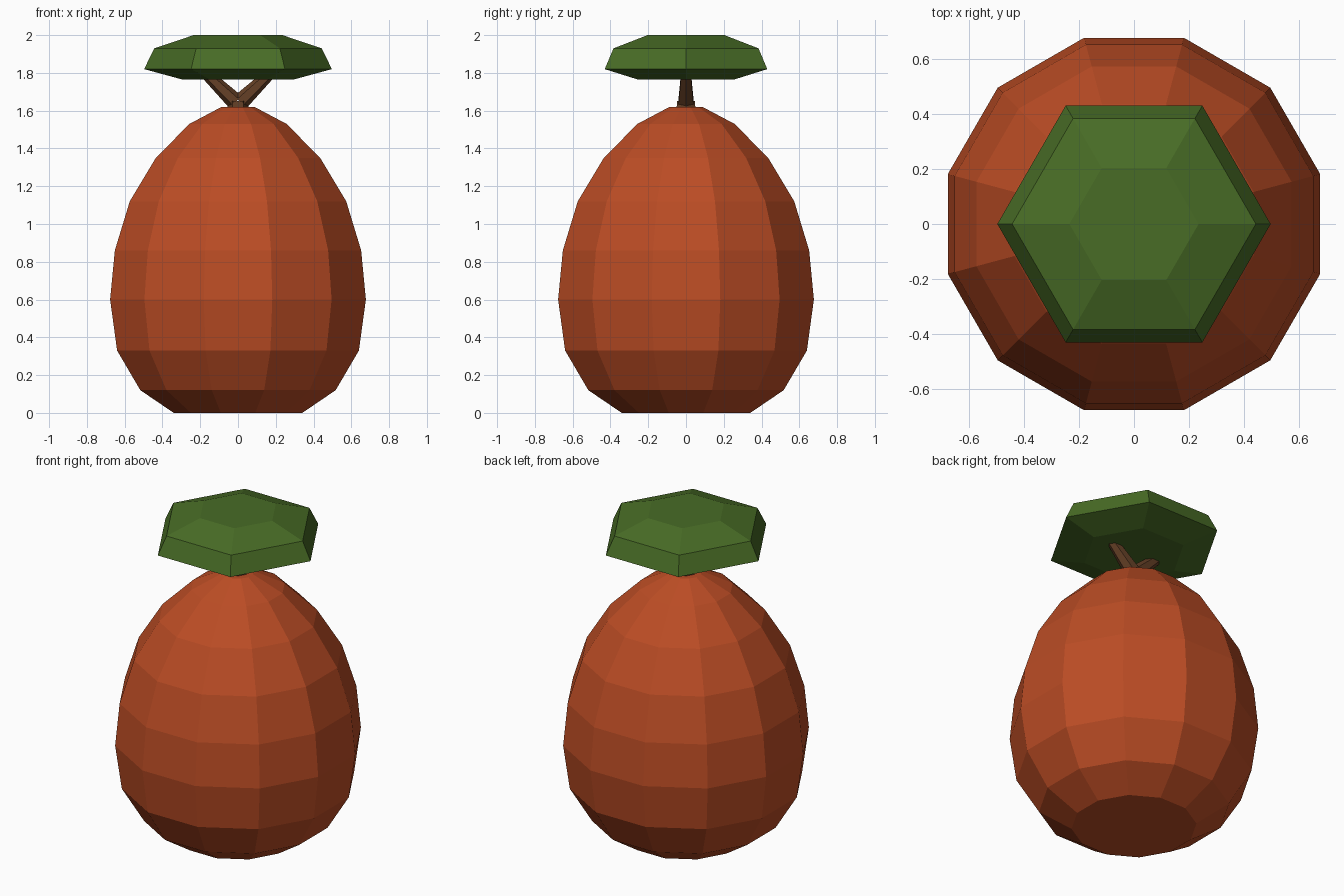
import bpy, bmesh, math
from mathutils import Vector

if "Cube" in bpy.data.objects:
    bpy.data.objects.remove(bpy.data.objects["Cube"])


def material(name, rgb):
    m = bpy.data.materials.new(name)
    m.diffuse_color = (*rgb, 1)
    m.use_nodes = True
    m.node_tree.nodes["Principled BSDF"].inputs["Base Color"].default_value = m.diffuse_color
    return m


orange = material("burnt orange", (0.50, 0.073, 0.018))
green = material("leaf green", (0.065, 0.150, 0.019))
brown = material("bark brown", (0.127, 0.050, 0.019))


def stacked_rings(name, rings, sides, turn, mat, start=(0, 0, 0), direction=(0, 0, 1)):
    """Flat-faced solid from (radius, distance) rings stacked along a direction."""
    rot = Vector((0, 0, 1)).rotation_difference(Vector(direction))
    bm = bmesh.new()
    loops = []
    for r, d in rings:
        loop = []
        for i in range(sides):
            a = turn + math.tau * i / sides
            p = rot @ Vector((r * math.cos(a), r * math.sin(a), d))
            loop.append(bm.verts.new(p + Vector(start)))
        loops.append(loop)
    for low, high in zip(loops, loops[1:]):
        for i in range(sides):
            j = (i + 1) % sides
            bm.faces.new((low[i], low[j], high[j], high[i]))
    bm.faces.new(loops[0][::-1])
    bm.faces.new(loops[-1])
    mesh = bpy.data.meshes.new(name)
    bm.to_mesh(mesh)
    bm.free()
    mesh.materials.append(mat)
    obj = bpy.data.objects.new(name, mesh)
    bpy.context.collection.objects.link(obj)
    return obj


# Twelve-sided body; profile holds (half width across flats, height)
profile = [(0.34, 0), (0.517, 0.12), (0.64, 0.33), (0.677, 0.60), (0.652, 0.86),
           (0.573, 1.12), (0.435, 1.35), (0.257, 1.53), (0.087, 1.62)]
flat = math.cos(math.pi / 12)
stacked_rings("body", [(w / flat, z) for w, z in profile], 12, math.pi / 12, orange)

# Short stump on top
stacked_rings("stump", [(0.058, 1.60), (0.055, 1.65)], 6, 0, brown)

# Two tapering branches forming a V
for side, label in ((-1, "left"), (1, "right")):
    stacked_rings(f"{label}_branch", [(0.046, 0), (0.030, 0.215)], 6, 0, brown,
                  (side * 0.012, 0, 1.645), (side * 0.72, 0, 0.69))

# Hexagonal leaf canopy
stacked_rings("canopy", [(0.295, 1.765), (0.497, 1.82), (0.443, 1.93), (0.235, 2.0)],
              6, 0, green)
